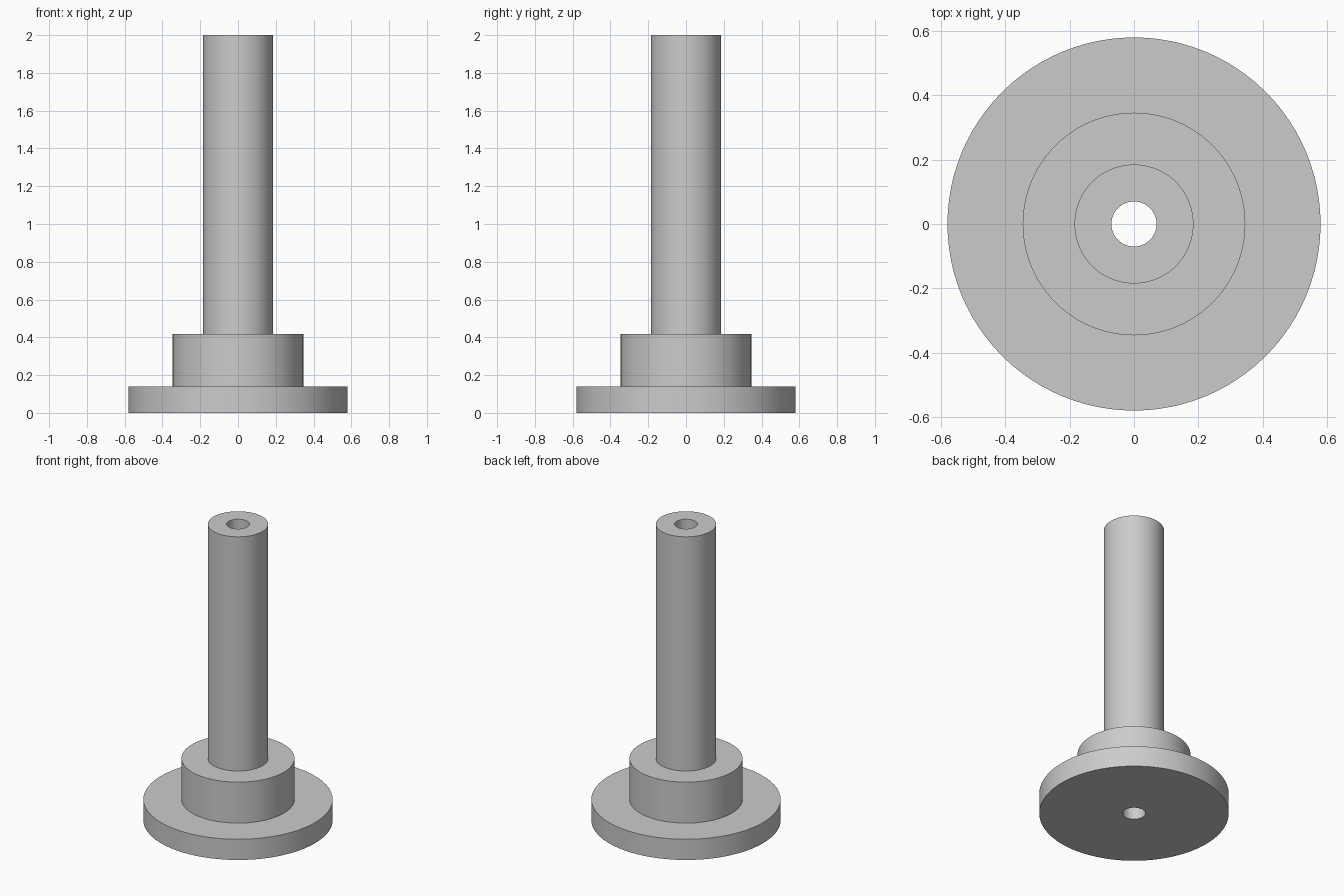
import bpy, bmesh, math

cube = bpy.data.objects.get("Cube")
if cube:
    bpy.data.objects.remove(cube, do_unlink=True)

# Plain grey
grey = bpy.data.materials.new("grey")
grey.use_nodes = True
colour = (0.6, 0.6, 0.6, 1)
grey.diffuse_color = colour
grey.node_tree.nodes["Principled BSDF"].inputs["Base Color"].default_value = colour

BORE, SHAFT, COLLAR, FLANGE = 0.07, 0.185, 0.346, 0.58
FLANGE_TOP, COLLAR_TOP, SHAFT_TOP = 0.14, 0.417, 2.0

# Closed half section of the stepped, bored shaft
section = [(BORE, 0), (FLANGE, 0), (FLANGE, FLANGE_TOP), (COLLAR, FLANGE_TOP),
           (COLLAR, COLLAR_TOP), (SHAFT, COLLAR_TOP), (SHAFT, SHAFT_TOP), (BORE, SHAFT_TOP)]

# Turn the section about the z axis
bm = bmesh.new()
verts = [bm.verts.new((r, 0, z)) for r, z in section]
edges = [bm.edges.new((v, verts[(i + 1) % len(verts)])) for i, v in enumerate(verts)]
bmesh.ops.spin(bm, geom=verts + edges, cent=(0, 0, 0), axis=(0, 0, 1),
               angle=math.tau, steps=96, use_merge=True)
bmesh.ops.remove_doubles(bm, verts=bm.verts, dist=0.0001)
bmesh.ops.recalc_face_normals(bm, faces=bm.faces)

mesh = bpy.data.meshes.new("flanged_shaft")
bm.to_mesh(mesh)
bm.free()
mesh.materials.append(grey)
shaft = bpy.data.objects.new("flanged_shaft", mesh)
bpy.context.collection.objects.link(shaft)

# Smooth sides with crisp steps
bpy.ops.object.select_all(action="DESELECT")
shaft.select_set(True)
bpy.context.view_layer.objects.active = shaft
bpy.ops.object.shade_smooth_by_angle(angle=math.radians(30))
